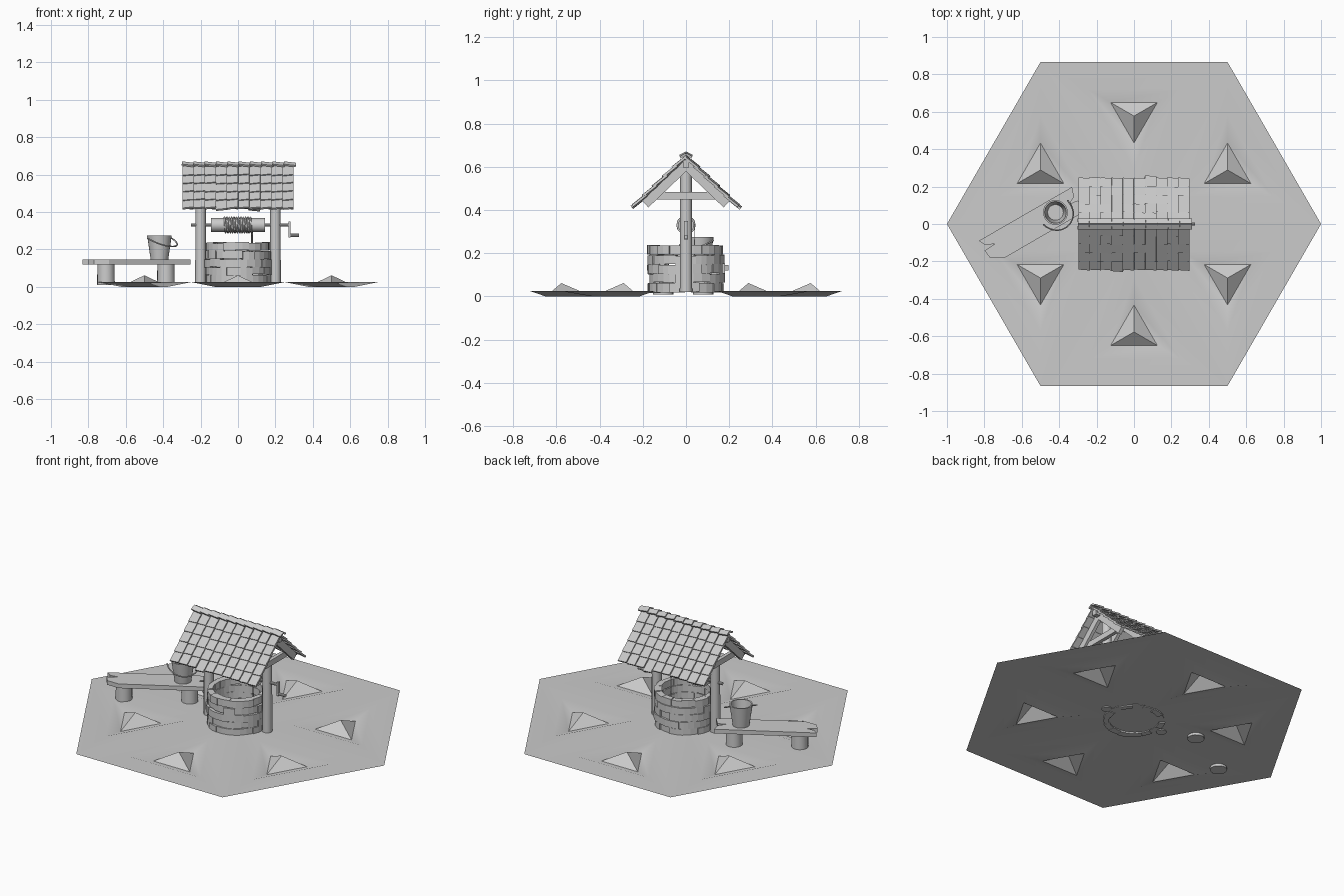
import bpy, bmesh, math, random
from math import sin, cos, pi, radians
from mathutils import Matrix, Vector

if "Cube" in bpy.data.objects:
    bpy.data.objects.remove(bpy.data.objects["Cube"])

random.seed(4)
T, R = Matrix.Translation, Matrix.Rotation


def finish(bm, name, smooth=None):
    bmesh.ops.recalc_face_normals(bm, faces=bm.faces)
    me = bpy.data.meshes.new(name)
    bm.to_mesh(me)
    bm.free()
    ob = bpy.data.objects.new(name, me)
    bpy.context.collection.objects.link(ob)
    if smooth:
        bpy.ops.object.select_all(action='DESELECT')
        ob.select_set(True)
        bpy.context.view_layer.objects.active = ob
        bpy.ops.object.shade_smooth_by_angle(angle=radians(smooth))
    return ob


def box(bm, size, m):
    bmesh.ops.create_cube(bm, size=1, matrix=m @ Matrix.Diagonal((*size, 1)))


def cyl(bm, r1, r2, depth, m, n=16):
    bmesh.ops.create_cone(bm, cap_ends=True, segments=n, radius1=r1, radius2=r2, depth=depth, matrix=m)


def lathe(name, profile, at, n=24, smooth=35):
    bm = bmesh.new()
    rings = [[bm.verts.new((at[0] + r * cos(2 * pi * i / n), at[1] + r * sin(2 * pi * i / n), z))
              for i in range(n)] for r, z in profile]
    for a, b in zip(rings, rings[1:]):
        for i in range(n):
            j = (i + 1) % n
            bm.faces.new((a[i], a[j], b[j], b[i]))
    bm.faces.new(rings[0])
    bm.faces.new(rings[-1])
    return finish(bm, name, smooth)


def tube(name, pts, r, cyclic=False):
    cu = bpy.data.curves.new(name, 'CURVE')
    cu.dimensions = '3D'
    cu.bevel_depth, cu.bevel_resolution, cu.use_fill_caps = r, 2, True
    sp = cu.splines.new('POLY')
    sp.points.add(len(pts) - 1)
    for p, q in zip(sp.points, pts):
        p.co = (*q, 1)
    ob = bpy.data.objects.new(name, cu)
    bpy.context.collection.objects.link(ob)


# hexagonal ground: a small mound with a dip around it in each of six triangles
bm = bmesh.new()
for k in range(6):
    tri = [Vector((0, 0, .025))] + [Vector((cos(a), sin(a), .025)) for a in (k * pi / 3, (k + 1) * pi / 3)]
    c = sum(tri, Vector()) / 3
    rings = []
    for t, z in ((1, .025), (.5, .025), (.25, 0)):
        rings.append([bm.verts.new((*c.lerp(p, t).xy, z)) for p in tri])
    peak = bm.verts.new((c.x, c.y, .062))
    for i in range(3):
        j = (i + 1) % 3
        for a, b in zip(rings, rings[1:]):
            bm.faces.new((a[i], a[j], b[j], b[i]))
        bm.faces.new((rings[2][i], rings[2][j], peak))
bmesh.ops.remove_doubles(bm, verts=bm.verts, dist=1e-4)
finish(bm, "ground", 50)

# well wall: five staggered courses of uneven stones
bm = bmesh.new()
rows, n = 5, 15
for row in range(rows):
    z0, z1 = .02 + row * .043, .02 + (row + 1) * .043
    cuts = [(i + .5 * (row % 2) + random.uniform(-.18, .18)) * 2 * pi / n for i in range(n)]
    cuts.append(cuts[0] + 2 * pi)
    for a0, a1 in zip(cuts, cuts[1:]):
        r0, r1 = .138 + random.uniform(-.004, .003), .174 + random.uniform(-.006, .008)
        dz = random.uniform(-.004, .004)
        rings = []
        for a in (a0, (a0 + a1) / 2, a1):
            rings.append([bm.verts.new((r * cos(a), r * sin(a), z + dz))
                          for r, z in ((r0, z0), (r1, z0), (r1, z1), (r0, z1))])
        for p, q in zip(rings, rings[1:]):
            for i in range(4):
                bm.faces.new((p[i], p[(i + 1) % 4], q[(i + 1) % 4], q[i]))
        bm.faces.new(rings[0])
        bm.faces.new(rings[2])
finish(bm, "well_stones")

# posts and roof frame
bm = bmesh.new()
for s in (-1, 1):
    cyl(bm, .029, .027, .57, T((s * .2, 0, .305)), 12)
finish(bm, "posts", 35)

TH = radians(43.7)
bm = bmesh.new()
for x in (-.25, -.09, .09, .25):
    for flip in (0, pi):
        box(bm, (.02, .262, .042), R(flip, 4, 'Z') @ T((x, .094, .518)) @ R(-TH, 4, 'X'))
for s in (-1, 1):
    box(bm, (.022, .30, .035), T((s * .235, 0, .467)))
box(bm, (.58, .03, .035), T((0, 0, .615)))
finish(bm, "roof_frame")

# overlapping roof tiles
bm = bmesh.new()
cols = 10
for flip in (0, pi):
    for row in range(5):
        for c in range(cols):
            d = .037 + row * .064 + random.uniform(-.003, .003)
            if row == 4 and c == 6:
                d += .012
            x = -.267 + c * .0592
            m = T((x, d * cos(TH), .647 - d * sin(TH))) @ R(-TH + .09, 4, 'X')
            box(bm, (.061, .082, .011), R(flip, 4, 'Z') @ m @ R(random.uniform(.08, .14), 4, 'Y'))
finish(bm, "roof_tiles")

# ridge caps, each a small bent tile
bm = bmesh.new()
for c in range(cols):
    m = T((-.267 + c * .0605, 0, .66)) @ R(.12, 4, 'Y')
    for s in (-1, 1):
        box(bm, (.066, .03, .01), m @ T((0, s * .014, -.005)) @ R(-s * .5, 4, 'X'))
finish(bm, "ridge_caps")

# windlass with axle, crank and rope
ZA, RY = .33, R(pi / 2, 4, 'Y')
bm = bmesh.new()
cyl(bm, .037, .037, .29, T((0, 0, ZA)) @ RY)
finish(bm, "windlass_drum", 35)
bm = bmesh.new()
cyl(bm, .009, .009, .53, T((.015, 0, ZA)) @ RY, 10)
box(bm, (.012, .02, .085), T((.275, 0, .306)))
cyl(bm, .009, .009, .05, T((.3, 0, .275)) @ RY, 10)
finish(bm, "crank", 35)
N = 12
coil = [(-.075 + .15 * i / (12 * N), .04 * cos(2 * pi * i / 12), ZA + .04 * sin(2 * pi * i / 12))
        for i in range(12 * N)]
tube("rope", coil + [(.075, .04, ZA), (.075, .04, .03)], .005)

# bench: split plank on two stump legs
ROT = R(pi / 6, 4, 'Z')
outline = [(-.764, .337), (-.188, .337), (-.205, .285), (-.25, .265), (-.2, .26), (-.185, .19),
           (-.6875, .189), (-.757, .229), (-.763, .276), (-.696, .28), (-.745, .30)]
bm = bmesh.new()
f = bm.faces.new([bm.verts.new((*p, .12)) for p in outline])
ext = bmesh.ops.extrude_face_region(bm, geom=[f])
bmesh.ops.translate(bm, vec=(0, 0, .026), verts=[v for v in ext['geom'] if isinstance(v, bmesh.types.BMVert)])
bm.transform(ROT)
finish(bm, "bench_plank")
bm = bmesh.new()
for u in (-.664, -.294):
    cyl(bm, .048, .046, .112, ROT @ T((u, .262, .066)), 14)
finish(bm, "bench_legs", 35)

# bucket with drooping handle
B = Vector((-.42, .062, 0))
lathe("bucket", [(.047, .146), (.066, .275), (.058, .275), (.042, .156)], B)
d, p = Vector((.7, -.7, -.45)), Vector((.7, .7, 0))
tube("bucket_handle", [B + Vector((0, 0, .26)) + p * .092 * cos(a) + d * .1 * sin(a)
                       for a in [pi * i / 14 for i in range(15)]], .004)
